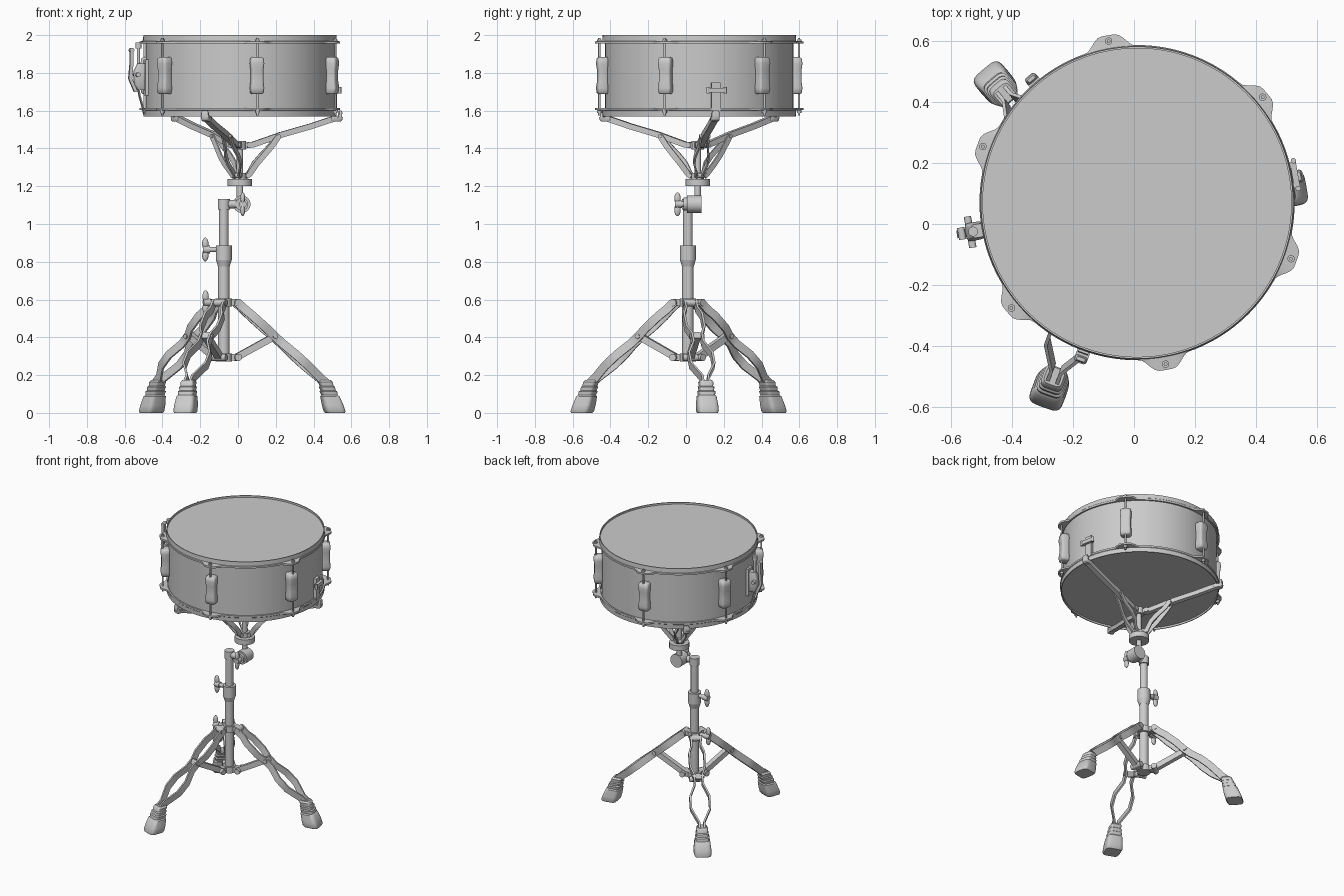
import bpy, bmesh, math
from mathutils import Matrix, Vector

if "Cube" in bpy.data.objects:
    bpy.data.objects.remove(bpy.data.objects["Cube"])

DRUM = (0.01, 0.07)        # drum and basket axis
POLE = (-0.075, 0.01)      # stand axis
TRI = (10, 130, 250)       # directions of legs and basket arms
LUGS = [40 + 60 * k for k in range(6)]
I = Matrix.Identity(4)


def frame(c, deg=0):
    """Local axes: x radial, y sideways, z up."""
    return Matrix.Translation((c[0], c[1], 0)) @ Matrix.Rotation(math.radians(deg), 4, 'Z')


def finish(name, bm, angle=35):
    bmesh.ops.recalc_face_normals(bm, faces=bm.faces)
    me = bpy.data.meshes.new(name)
    bm.to_mesh(me)
    bm.free()
    ob = bpy.data.objects.new(name, me)
    bpy.context.collection.objects.link(ob)
    bpy.ops.object.select_all(action='DESELECT')
    ob.select_set(True)
    bpy.context.view_layer.objects.active = ob
    bpy.ops.object.shade_smooth_by_angle(angle=math.radians(angle))
    return ob


def rings(bm, loops, cap=True, closed=False):
    """Skin a list of point loops."""
    vs = [[bm.verts.new(p) for p in l] for l in loops]
    n = len(vs[0])
    for k in range(len(vs) if closed else len(vs) - 1):
        a, b = vs[k], vs[(k + 1) % len(vs)]
        for i in range(n):
            bm.faces.new((a[i], a[(i + 1) % n], b[(i + 1) % n], b[i]))
    if cap and not closed:
        bm.faces.new(vs[0])
        bm.faces.new(vs[-1])


def cyl(bm, M, p, q, r, seg=24, r2=None):
    p, q = Vector(p), Vector(q)
    rot = (q - p).to_track_quat('Z', 'Y').to_matrix().to_4x4()
    bmesh.ops.create_cone(bm, cap_ends=True, segments=seg, radius1=r, radius2=r if r2 is None else r2,
                          depth=(q - p).length, matrix=M @ Matrix.Translation((p + q) / 2) @ rot)


def ball(bm, M, c, s):
    bmesh.ops.create_uvsphere(bm, u_segments=20, v_segments=12, radius=1,
                              matrix=M @ Matrix.Translation(c) @ Matrix.Diagonal((*s, 1)))


def box(bm, M, lo, hi):
    lo, hi = Vector(lo), Vector(hi)
    bmesh.ops.create_cube(bm, size=1, matrix=M @ Matrix.Translation((lo + hi) / 2) @ Matrix.Diagonal((*(hi - lo), 1)))


def loft(bm, M, levels, power=0.45, n=28):
    """Rounded-square sections: (z, centre x, half x, half y)."""
    def pt(v, i):
        z, cx, hx, hy = v
        c, s = math.cos(2 * math.pi * i / n), math.sin(2 * math.pi * i / n)
        return M @ Vector((cx + hx * math.copysign(abs(c) ** power, c), hy * math.copysign(abs(s) ** power, s), z))
    rings(bm, [[pt(v, i) for i in range(n)] for v in levels])


def strip(bm, M, pts, h, t):
    """Flat bar along (x, y, z) points; h = height in the radial plane, t = sideways thickness."""
    d = Vector(pts[-1]) - Vector(pts[0])
    nrm = Vector((-d.z, 0, d.x)).normalized() * h / 2
    side = Vector((0, t / 2, 0))
    rings(bm, [[M @ (Vector(p) + a * nrm + b * side) for a, b in ((-1, -1), (-1, 1), (1, 1), (1, -1))] for p in pts])


def wing(bm, M, x0, x1, z):
    """Wing screw pointing along local x."""
    cyl(bm, M, (x0, 0, z), (x1, 0, z), 0.014)
    cyl(bm, M, (x1 - 0.025, 0, z), (x1 + 0.012, 0, z), 0.02)
    for s in (-1, 1):
        ball(bm, M, (x1, 0, z + s * 0.03), (0.017, 0.013, 0.033))


# shell and heads
D = frame(DRUM)
bm = bmesh.new()
cyl(bm, D, (0, 0, 1.595), (0, 0, 1.975), 0.498, 128)
finish("shell", bm)
for name, a, b in (("batter_head", 1.972, 1.987), ("resonant_head", 1.583, 1.598)):
    bm = bmesh.new()
    cyl(bm, D, (0, 0, a), (0, 0, b), 0.507, 128)
    finish(name, bm)


# hoops with flared ears at the tension rods
def flare(deg):
    d = abs((deg - 40 + 30) % 60 - 30)
    t = min(1, max(0, (9 - d) / 6.5))
    return 0.516 + 0.04 * t * t * (3 - 2 * t)


for name, flip in (("top_hoop", False), ("bottom_hoop", True)):
    bm = bmesh.new()
    loops = []
    for i in range(240):
        deg = i * 1.5
        f = flare(deg)
        prof = [(0.505, 2.0), (0.511, 2.0), (0.513, 1.97), (f, 1.967), (f, 1.955), (0.505, 1.955)]
        R = frame(DRUM, deg)
        loops.append([R @ Vector((r, 0, 3.57 - z if flip else z)) for r, z in prof])
    rings(bm, loops, closed=True)
    finish(name, bm)

# lugs and tension rods
for k, deg in enumerate(LUGS):
    M = frame(DRUM, deg)
    bm = bmesh.new()
    loft(bm, M, [(1.687, 0.518, 0.022, 0.026), (1.694, 0.52, 0.028, 0.034), (1.72, 0.522, 0.03, 0.037),
                 (1.755, 0.52, 0.027, 0.033), (1.815, 0.52, 0.027, 0.033), (1.85, 0.522, 0.03, 0.037),
                 (1.876, 0.52, 0.028, 0.034), (1.883, 0.518, 0.022, 0.026)])
    finish("lug_%d" % k, bm, 50)
    bm = bmesh.new()
    cyl(bm, M, (0.537, 0, 1.575), (0.537, 0, 1.985), 0.006, 12)
    for a, b in ((1.967, 1.977), (1.588, 1.604)):
        cyl(bm, M, (0.537, 0, a), (0.537, 0, b), 0.012, 16)
    finish("tension_rod_%d" % k, bm)

# snare strainer
M = frame(DRUM, 190)
bm = bmesh.new()
box(bm, M, (0.49, -0.03, 1.68), (0.513, 0.03, 1.87))
loft(bm, M, [(1.71, 0.53, 0.02, 0.02), (1.735, 0.54, 0.028, 0.03), (1.81, 0.54, 0.03, 0.03), (1.85, 0.53, 0.02, 0.022)])
strip(bm, M, [(0.56, 0, 1.70), (0.59, 0, 1.77), (0.583, 0, 1.85), (0.583, 0, 1.92)], 0.018, 0.026)
cyl(bm, M, (0.583, -0.02, 1.92), (0.583, 0.02, 1.92), 0.012)
cyl(bm, M, (0.545, 0, 1.84), (0.545, 0, 1.94), 0.009, 16)
cyl(bm, M, (0.545, 0, 1.93), (0.545, 0, 1.96), 0.016)
cyl(bm, M, (0.555, -0.052, 1.79), (0.555, 0.052, 1.79), 0.012, 16)
strip(bm, M, [(0.55, 0, 1.74), (0.54, 0, 1.68), (0.513, 0, 1.585)], 0.006, 0.04)
finish("strainer", bm)

# butt plate
M = frame(DRUM, 10)
bm = bmesh.new()
box(bm, M, (0.49, -0.024, 1.60), (0.517, 0.024, 1.75))
box(bm, M, (0.51, -0.042, 1.695), (0.535, 0.042, 1.72))
for s in (-1, 1):
    cyl(bm, M, (0.528, s * 0.046, 1.69), (0.528, s * 0.046, 1.725), 0.009, 12)
finish("butt_plate", bm)

# basket hub
bm = bmesh.new()
for a, b, r in ((1.09, 1.42, 0.017), (1.395, 1.44, 0.032), (1.2, 1.238, 0.065), (1.238, 1.27, 0.034)):
    cyl(bm, D, (0, -0.008, a), (0, -0.008, b), r, 40)
finish("basket_hub", bm)

# basket arms with struts
for k, deg in enumerate(TRI):
    M = frame((0.01, 0.063), deg)
    bm = bmesh.new()
    strip(bm, M, [(0.025, 0, 1.415), (0.07, 0, 1.42), (0.22, 0, 1.472), (0.38, 0, 1.517), (0.52, 0, 1.562)], 0.03, 0.034)
    for s in (-1, 1):
        strip(bm, M, [(0.205, s * 0.021, 1.465), (0.17, s * 0.022, 1.415), (0.12, s * 0.036, 1.36),
                      (0.085, s * 0.036, 1.32), (0.05, s * 0.014, 1.265), (0.03, s * 0.014, 1.25)], 0.03, 0.009)
    cyl(bm, M, (0.205, -0.029, 1.465), (0.205, 0.029, 1.465), 0.01, 16)
    cyl(bm, M, (0.05, -0.024, 1.418), (0.05, 0.024, 1.418), 0.016, 16)
    cyl(bm, M, (0.04, -0.024, 1.257), (0.04, 0.024, 1.257), 0.012, 16)
    finish("basket_arm_%d" % k, bm)
    bm = bmesh.new()
    loft(bm, M, [(1.543, 0.515, 0.026, 0.018), (1.55, 0.517, 0.032, 0.022), (1.566, 0.52, 0.032, 0.022)])
    loft(bm, M, [(1.555, 0.535, 0.01, 0.021), (1.59, 0.54, 0.009, 0.02), (1.602, 0.538, 0.006, 0.014)])
    finish("arm_grip_%d" % k, bm)

# tilter
bm = bmesh.new()
cyl(bm, I, (0.02, 0.005, 1.105), (0.02, 0.083, 1.105), 0.046, 32)
cyl(bm, I, (-0.075, 0.01, 1.105), (0.02, 0.01, 1.105), 0.022)
cyl(bm, I, (-0.075, 0.01, 1.078), (-0.075, 0.01, 1.132), 0.032, 32)
cyl(bm, I, (0.02, -0.012, 1.105), (0.02, 0.005, 1.105), 0.034)
wing(bm, frame((0.025, 0.0), -90), 0, 0.045, 1.105)
finish("tilter", bm)

# pole, height collar and leg hubs
P = frame(POLE)
bm = bmesh.new()
cyl(bm, P, (0, 0, 0.8), (0, 0, 1.1), 0.025, 32)
cyl(bm, P, (0, 0, 0.275), (0, 0, 0.82), 0.03, 32)
finish("pole", bm)
bm = bmesh.new()
cyl(bm, P, (0, 0, 0.775), (0, 0, 0.81), 0.031, 32, 0.042)
cyl(bm, P, (0, 0, 0.81), (0, 0, 0.885), 0.042, 32)
wing(bm, frame(POLE, 180), 0.03, 0.098, 0.865)
finish("height_collar", bm)
for name, a, b in (("upper_leg_hub", 0.562, 0.605), ("lower_leg_hub", 0.272, 0.315)):
    bm = bmesh.new()
    cyl(bm, P, (0, 0, a), (0, 0, b), 0.043, 32)
    for deg in TRI:
        M = frame(POLE, deg)
        box(bm, M, (0.03, -0.022, a + 0.005), (0.075, 0.022, b - 0.003))
        cyl(bm, M, (0.072, -0.04, (a + b) / 2), (0.072, 0.04, (a + b) / 2), 0.019, 20)
    if a > 0.5:
        wing(bm, frame(POLE, 190), 0.03, 0.098, 0.585)
    finish(name, bm)

# legs: paired bent bars, brace and rubber foot
BENDS = ((0, 0.03), (0.1, 0.03), (0.18, 0.048), (0.34, 0.048), (0.44, 0.026), (0.54, 0.026),
         (0.68, 0.062), (0.82, 0.062), (0.98, 0.016), (1.06, 0.016))
for k, deg in enumerate(TRI):
    M = frame(POLE, deg)
    bm = bmesh.new()
    for s in (-1, 1):
        strip(bm, M, [(0.065 + 0.46 * t, s * w, 0.587 - 0.41 * t) for t, w in BENDS], 0.046, 0.012)
    cyl(bm, M, (0.272, -0.04, 0.405), (0.272, 0.04, 0.405), 0.013, 16)
    finish("leg_%d" % k, bm)
    bm = bmesh.new()
    strip(bm, M, [(0.065, 0, 0.293), (0.285, 0, 0.412)], 0.036, 0.036)
    finish("leg_brace_%d" % k, bm)
    bm = bmesh.new()
    foot = ((0, 0.052), (0.01, 0.057), (0.04, 0.056), (0.088, 0.05), (0.094, 0.043), (0.114, 0.046), (0.119, 0.039),
            (0.138, 0.042), (0.143, 0.036), (0.163, 0.038), (0.174, 0.03))
    loft(bm, M, [(z, 0.598 - 0.32 * z, h * 0.96, h) for z, h in foot])
    finish("foot_%d" % k, bm, 40)
